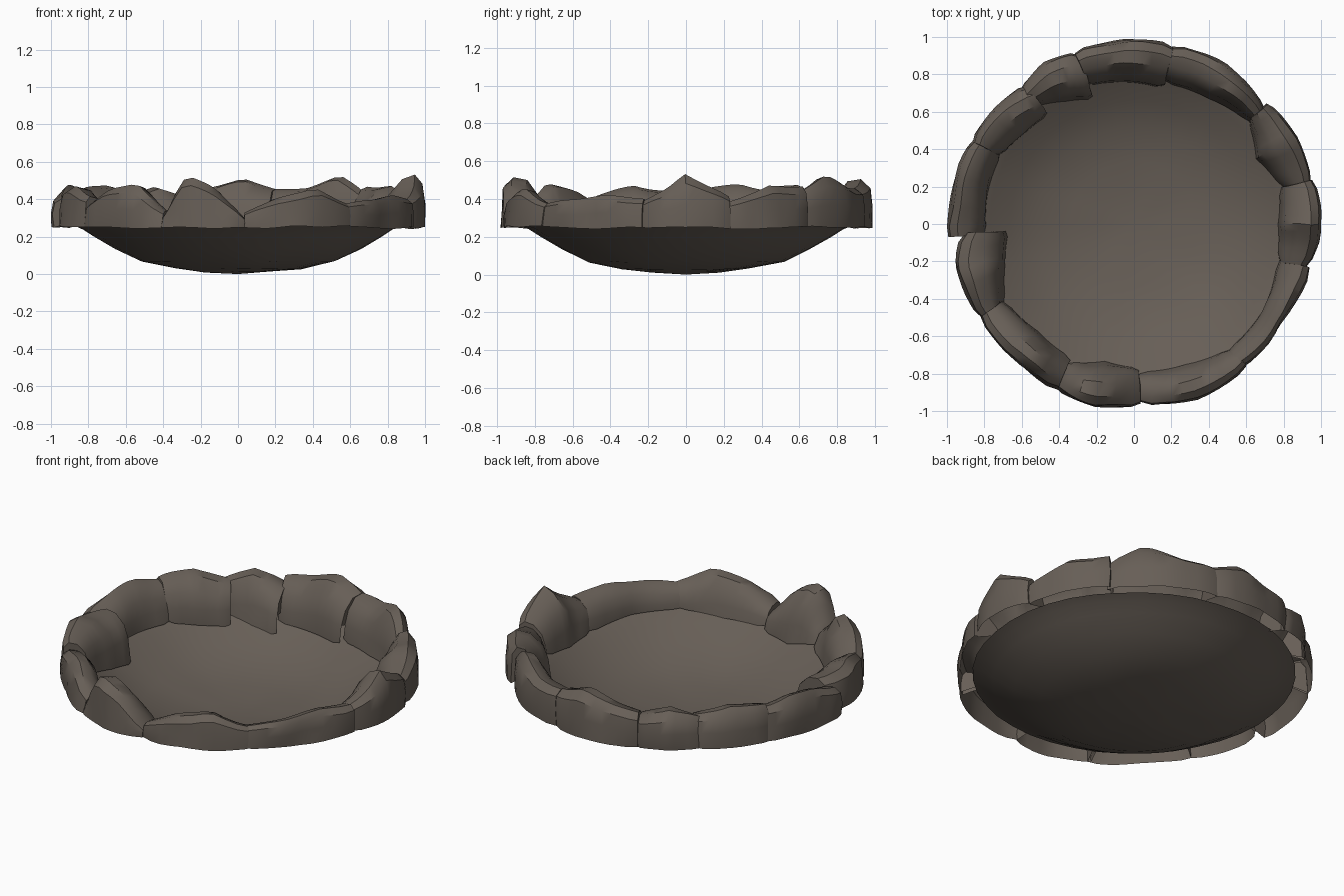
import bpy, bmesh, math
from mathutils import Vector, noise

if "Cube" in bpy.data.objects:
    bpy.data.objects.remove(bpy.data.objects["Cube"])

# One stone colour for everything
stone = bpy.data.materials.new("grey_brown_stone")
stone.use_nodes = True
colour = (0.135, 0.113, 0.094, 1)
stone.diffuse_color = colour
shader = stone.node_tree.nodes["Principled BSDF"]
shader.inputs["Base Color"].default_value = colour
shader.inputs["Roughness"].default_value = 0.9


def finish(bm, name, angle):
    """Turn a bmesh into a smooth-shaded stone object."""
    bmesh.ops.recalc_face_normals(bm, faces=bm.faces)
    mesh = bpy.data.meshes.new(name)
    bm.to_mesh(mesh)
    bm.free()
    mesh.materials.append(stone)
    obj = bpy.data.objects.new(name, mesh)
    bpy.context.collection.objects.link(obj)
    bpy.ops.object.select_all(action="DESELECT")
    obj.select_set(True)
    bpy.context.view_layer.objects.active = obj
    bpy.ops.object.shade_smooth_by_angle(angle=math.radians(angle))


def sample(values, t):
    """Piecewise linear value along an evenly spaced list."""
    pos = t * (len(values) - 1)
    i = min(int(pos), len(values) - 2)
    return values[i] + (values[i + 1] - values[i]) * (pos - i)


def polar(r, a, z):
    return Vector((r * math.cos(a), r * math.sin(a), z))


def bridge(bm, rows, closed):
    """Quads between consecutive rows of points."""
    for a, b in zip(rows, rows[1:]):
        for i in range(len(a) if closed else len(a) - 1):
            j = (i + 1) % len(a)
            bm.faces.new((a[i], a[j], b[j], b[i]))


# Shallow dish: one thin worn sheet turned from a profile
PROFILE = [(.18, .012), (.34, .03), (.52, .068), (.66, .135),
           (.77, .2), (.83, .24), (.88, .262)]


def dish_height(r):
    """Height of the dish at a radius near its edge."""
    for (r0, z0), (r1, z1) in zip(PROFILE, PROFILE[1:]):
        if r <= r1:
            return z0 + (z1 - z0) * (r - r0) / (r1 - r0)
    return PROFILE[-1][1]


def make_dish():
    sides = 40
    bm = bmesh.new()
    rings = []
    for r, z in PROFILE:
        ring = []
        for i in range(sides):
            p = polar(r, math.tau * i / sides, z)
            p.z += 0.008 * noise.noise(p * 4)
            ring.append(bm.verts.new(p))
        rings.append(ring)
    bridge(bm, rings, True)
    centre = bm.verts.new((0, 0, 0))
    for i in range(sides):
        bm.faces.new((centre, rings[0][(i + 1) % sides], rings[0][i]))
    finish(bm, "dish", 60)


# Rim stone shell, open below: (outer-to-inner fraction, height fraction)
SECTION = [(0, 0), (0, .45), (.05, .82), (.25, 1), (.55, .94),
           (.83, .63), (.95, .25), (1, 0)]


def make_rim_stone(name, start, end, outer, inner, tops):
    steps = 10
    base = 0.25
    bm = bmesh.new()
    rows = []
    for k in range(steps + 1):
        t = k / steps
        a = math.radians(start + (end - start) * t)
        r_out, r_in = sample(outer, t) / 100, sample(inner, t) / 100
        height = sample(tops, t) / 100 - base
        pinch = 0.07 if k in (0, steps) else 0
        row = []
        for u, h in SECTION:
            u = pinch + u * (1 - 2 * pinch)
            r = r_out + (r_in - r_out) * u
            p = polar(r, a, base + height * h)
            if h > 0:
                p += noise.noise_vector(p * 5) * 0.016
            elif u > 0.5:
                p.z = dish_height(r) + 0.01   # inner foot rests on the dish
            else:
                p.z += 0.012 * noise.noise(p * 6)
            row.append(bm.verts.new(p))
        rows.append(row)
    bridge(bm, rows, False)
    # End faces stop above the foot so they stay inside the dish
    bm.faces.new(rows[0][:-1])
    bm.faces.new(rows[-1][:-1])
    finish(bm, name, 38)


make_dish()

# Rim stones: start and end angle, then outer radius, inner radius and
# crest height along the stone, in hundredths
rim = [
    (-14, 14, (96, 100, 100, 99), (79, 77, 80), (39, 53, 41)),
    (14, 42, (98, 99, 97), (81, 74, 82), (38, 47, 47)),
    (41, 78, (94, 98, 98), (82, 78, 77), (43, 53, 46, 46)),
    (78, 109, (98, 99, 97), (74, 76, 78), (46, 51, 46, 43)),
    (108, 130, (96, 98, 95), (70, 75, 82), (40, 47, 42)),
    (128, 153, (95, 97, 98), (74, 76, 80), (42, 48, 46)),
    (152, 184, (98, 99, 100), (80, 80, 79), (44, 48, 46, 40)),
    (183, 211, (92, 98, 98, 97), (67, 72, 80), (44, 47, 42)),
    (211, 245, (97, 96, 99), (80, 77, 79), (38, 45, 48, 34)),
    (244, 272, (98, 100, 97), (82, 75, 77), (29, 53, 46, 30)),
    (272, 308, (96, 100, 98), (79, 80, 84), (33, 42, 45, 38)),
    (306, 346, (97, 95, 98), (84, 83, 79), (38, 40, 42, 40)),
]
for number, (start, end, outer, inner, tops) in enumerate(rim, 1):
    make_rim_stone(f"rim_stone_{number}", start, end, outer, inner, tops)
